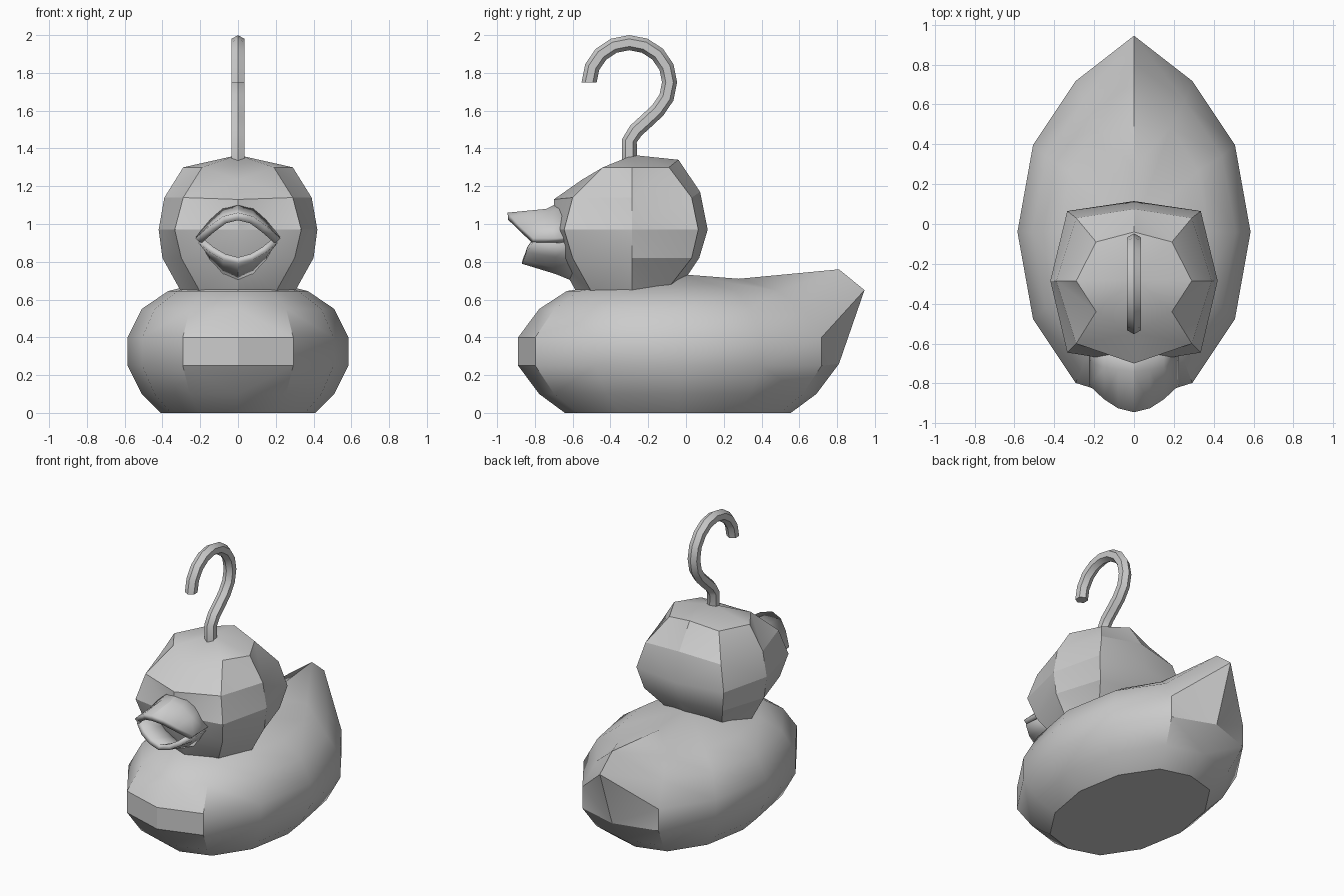
import bpy, bmesh
from math import sin, cos, radians
from mathutils import Vector

if "Cube" in bpy.data.objects:
    bpy.data.objects.remove(bpy.data.objects["Cube"])


def finish(name, bm, angle=30, recalc=True):
    if recalc:
        bmesh.ops.recalc_face_normals(bm, faces=bm.faces)
    me = bpy.data.meshes.new(name)
    bm.to_mesh(me)
    bm.free()
    ob = bpy.data.objects.new(name, me)
    bpy.context.collection.objects.link(ob)
    bpy.ops.object.select_all(action='DESELECT')
    ob.select_set(True)
    bpy.context.view_layer.objects.active = ob
    bpy.ops.object.shade_smooth_by_angle(angle=radians(angle))
    return ob


def loft(rings, closed=True, start=False, end=False, apex=None):
    """Bridge rings of points; optionally cap the ends or fan to an apex."""
    bm = bmesh.new()
    vs = [[bm.verts.new(p) for p in r] for r in rings]
    n = len(vs[0])
    for a, b in zip(vs, vs[1:]):
        for i in range(n if closed else n - 1):
            j = (i + 1) % n
            bm.faces.new((a[i], a[j], b[j], b[i]))
    if start:
        bm.faces.new(vs[0][::-1])
    if end:
        bm.faces.new(vs[-1])
    if apex:
        c = bm.verts.new(apex)
        for i in range(n):
            bm.faces.new((vs[-1][i], vs[-1][(i + 1) % n], c))
    quads = [f for f in bm.faces if len(f.verts) == 4]
    bmesh.ops.triangulate(bm, faces=quads, quad_method='SHORT_EDGE')
    return bm


# Body: twelve-sided oval rings, back points pulled up into a tail
CY = -0.04
levels = [  # z, half width, half length, back point (y, z)
    (0.0, 0.41, 0.62, (0.555, 0.0)),
    (0.10, 0.51, 0.76, (0.69, 0.10)),
    (0.25, 0.585, 0.875, (0.81, 0.26)),
    (0.40, 0.585, 0.875, (0.945, 0.65)),
    (0.55, 0.51, 0.76, (0.81, 0.76)),
    (0.645, 0.37, 0.61, (0.28, 0.71)),
]
rings = []
for z, w, l, back in levels:
    ring = [Vector((w * sin(radians(30 * i)), CY + l * cos(radians(30 * i)), z)) for i in range(12)]
    ring[0] = Vector((0, back[0], back[1]))
    ring[6].y = CY - l * 0.97
    rings.append(ring)
finish("body", loft(rings, start=True, apex=(0, CY, 0.735)))

# Head: eight-sided rings
head_levels = [  # z, x side, x diagonal, y front, front diag, back diag, back, z front, z back
    (0.64, 0.30, 0.20, -0.58, -0.50, -0.11, -0.05, 0.64, 0.64),
    (0.82, 0.40, 0.30, -0.68, -0.60, 0.03, 0.07, 0.82, 0.82),
    (0.97, 0.42, 0.335, -0.70, -0.645, 0.065, 0.115, 0.97, 0.97),
    (1.14, 0.39, 0.29, -0.70, -0.60, 0.03, 0.075, 1.13, 1.17),
    (1.30, 0.29, 0.19, -0.55, -0.44, -0.09, -0.04, 1.235, 1.34),
]
rings = []
for z, xs, xd, yf, yfd, ybd, yb, zf, zb in head_levels:
    half = [(xd, yfd, z), (xs, -0.285, z), (xd, ybd, z)]
    rings.append([(0, yf, zf)] + half + [(0, yb, zb)] + [(-x, y, zz) for x, y, zz in half[::-1]])
finish("head", loft(rings, apex=(0, -0.28, 1.365)))


# Beak: two curved shells, each lofted from root to lip and thickened inwards
def shell(name, rows, up, thickness):
    full = [[(-x, y, z) for x, y, z in r[:0:-1]] + r for r in rows]
    bm = loft(full, closed=False)
    bm.normal_update()
    if (sum(f.normal.z for f in bm.faces) > 0) != up:
        bmesh.ops.reverse_faces(bm, faces=bm.faces)
    ob = finish(name, bm, recalc=False)
    mod = ob.modifiers.new("thickness", 'SOLIDIFY')
    mod.thickness = thickness
    mod.offset = -1


shell("upper_beak", [
    [(0, -0.66, 1.12), (0.08, -0.65, 1.09), (0.15, -0.63, 1.03), (0.225, -0.60, 0.93)],
    [(0, -0.74, 1.08), (0.08, -0.73, 1.06), (0.15, -0.72, 1.00), (0.225, -0.69, 0.925)],
    [(0, -0.945, 1.06), (0.08, -0.925, 1.04), (0.15, -0.88, 0.99), (0.225, -0.81, 0.925)],
], True, 0.04)
shell("lower_beak", [
    [(0, -0.58, 0.69), (0.08, -0.58, 0.73), (0.15, -0.58, 0.80), (0.20, -0.60, 0.89)],
    [(0, -0.69, 0.735), (0.08, -0.69, 0.765), (0.15, -0.69, 0.825), (0.205, -0.69, 0.895)],
    [(0, -0.87, 0.79), (0.08, -0.86, 0.81), (0.15, -0.845, 0.85), (0.21, -0.81, 0.90)],
], False, 0.035)

# Hook: hexagonal tube swept along a stem and an arc
path = [(-0.30, 1.32), (-0.30, 1.44), (-0.265, 1.495), (-0.21, 1.545)]
path += [(-0.30 + 0.213 * cos(radians(a)), 1.75 + 0.21 * sin(radians(a)))
         for a in [-45 + 22.5 * k for k in range(11)]]
path = [Vector(p) for p in path]
rings = []
for i, p in enumerate(path):
    t = (path[min(i + 1, len(path) - 1)] - path[max(i - 1, 0)]).normalized()
    if i == len(path) - 1:
        t = Vector((0, -1))
    n = Vector((t.y, -t.x))
    rings.append([(0.04 * sin(radians(60 * k)),
                   p.x + n.x * 0.04 * cos(radians(60 * k)),
                   p.y + n.y * 0.04 * cos(radians(60 * k))) for k in range(6)])
finish("hook", loft(rings, start=True, end=True))
